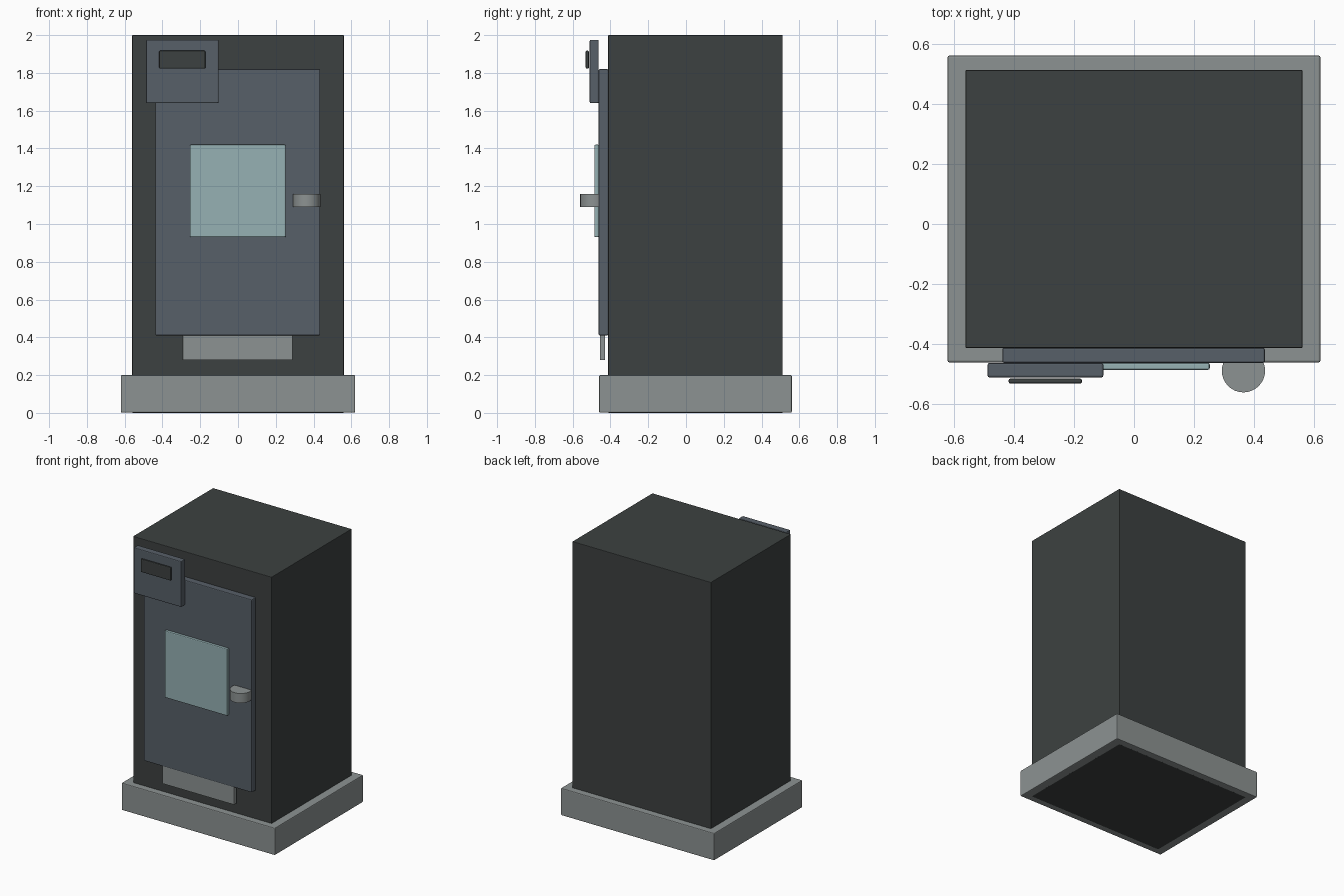
import bpy

if "Cube" in bpy.data.objects:
    bpy.data.objects.remove(bpy.data.objects["Cube"])


def material(name, rgb):
    m = bpy.data.materials.new(name)
    m.diffuse_color = (*rgb, 1)
    m.use_nodes = True
    m.node_tree.nodes["Principled BSDF"].inputs["Base Color"].default_value = m.diffuse_color
    return m


charcoal = material("charcoal", (0.046, 0.053, 0.052))
slate = material("slate_blue", (0.095, 0.115, 0.138))
grey = material("light_grey", (0.265, 0.29, 0.288))
glass = material("pale_glass", (0.305, 0.44, 0.455))


def finish(ob, name, mat, bevel):
    ob.name = name
    ob.data.materials.append(mat)
    if bevel:
        b = ob.modifiers.new("bevel", "BEVEL")
        b.width = bevel
        b.segments = 2
        b.limit_method = "ANGLE"
    return ob


def box(name, xs, ys, zs, mat, bevel=0.006):
    lo, hi = zip(xs, ys, zs)
    bpy.ops.mesh.primitive_cube_add(size=1)
    ob = bpy.context.object
    for v in ob.data.vertices:
        v.co = [(hi if c > 0 else lo)[i] for i, c in enumerate(v.co)]
    return finish(ob, name, mat, bevel)


# Cabinet and plinth
box("cabinet_body", (-0.56, 0.56), (-0.412, 0.512), (0, 2.0), charcoal, 0.003)
box("plinth", (-0.62, 0.62), (-0.46, 0.56), (0.001, 0.2), grey)

# Door with its window
box("door", (-0.438, 0.435), (-0.462, -0.412), (0.41, 1.82), slate)
box("door_window", (-0.255, 0.252), (-0.485, -0.462), (0.93, 1.42), glass)

# Lower plate tucked under the door
box("lower_plate", (-0.293, 0.288), (-0.456, -0.428), (0.28, 0.42), grey, 0.002)

# Control panel and display
box("control_panel", (-0.487, -0.102), (-0.51, -0.462), (1.64, 1.975), slate)
box("display", (-0.417, -0.173), (-0.531, -0.514), (1.822, 1.918), charcoal)

# Round knob with vertical axis, partly sunk in the door
bpy.ops.mesh.primitive_cylinder_add(vertices=32, radius=0.072, depth=0.07,
                                    location=(0.364, -0.488, 1.125))
knob = finish(bpy.context.object, "door_knob", grey, 0)
bpy.ops.object.shade_smooth_by_angle()
